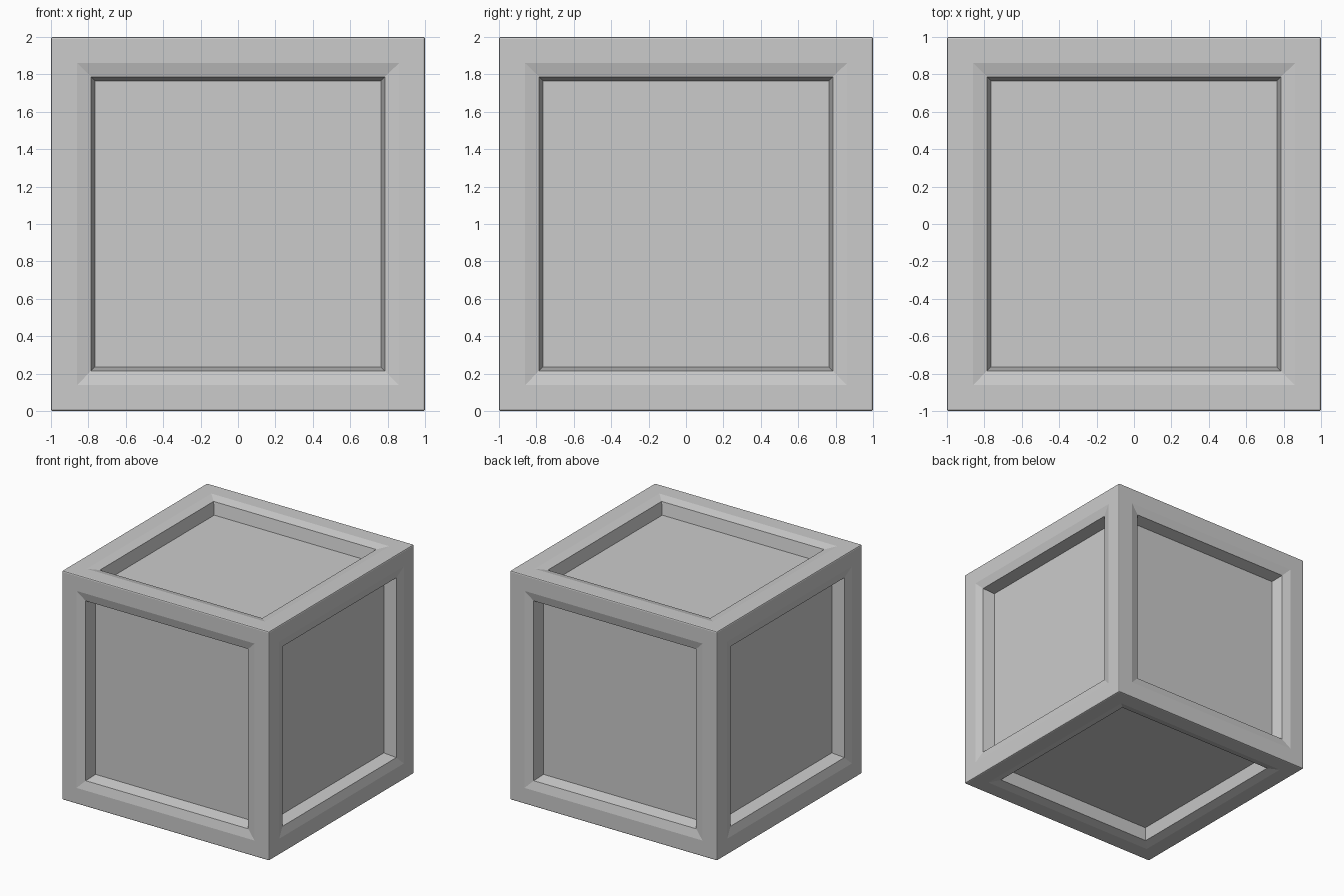
import bpy, bmesh

if "Cube" in bpy.data.objects:
    bpy.data.objects.remove(bpy.data.objects["Cube"])

# Cube body
bm = bmesh.new()
bmesh.ops.create_cube(bm, size=2.0)
panels = list(bm.faces)
outer_edges = list(bm.edges)

# Recessed panel on every side: flat rim, shallow chamfer, steep wall, floor
for f in panels:
    for thickness, depth in ((0.14, 0.0), (0.075, -0.02), (0.02, -0.107)):
        bmesh.ops.inset_region(bm, faces=[f], thickness=thickness, use_even_offset=True)
        if depth:
            bmesh.ops.translate(bm, verts=f.verts, vec=f.normal * -abs(depth))

# Small bevel along the outer edges
bmesh.ops.bevel(bm, geom=outer_edges, offset=0.01, offset_type='OFFSET',
                segments=2, profile=0.5, affect='EDGES')
bmesh.ops.translate(bm, verts=bm.verts, vec=(0, 0, 1))
bmesh.ops.recalc_face_normals(bm, faces=bm.faces)

mesh = bpy.data.meshes.new("crate")
bm.to_mesh(mesh)
bm.free()
crate = bpy.data.objects.new("crate", mesh)
bpy.context.collection.objects.link(crate)
